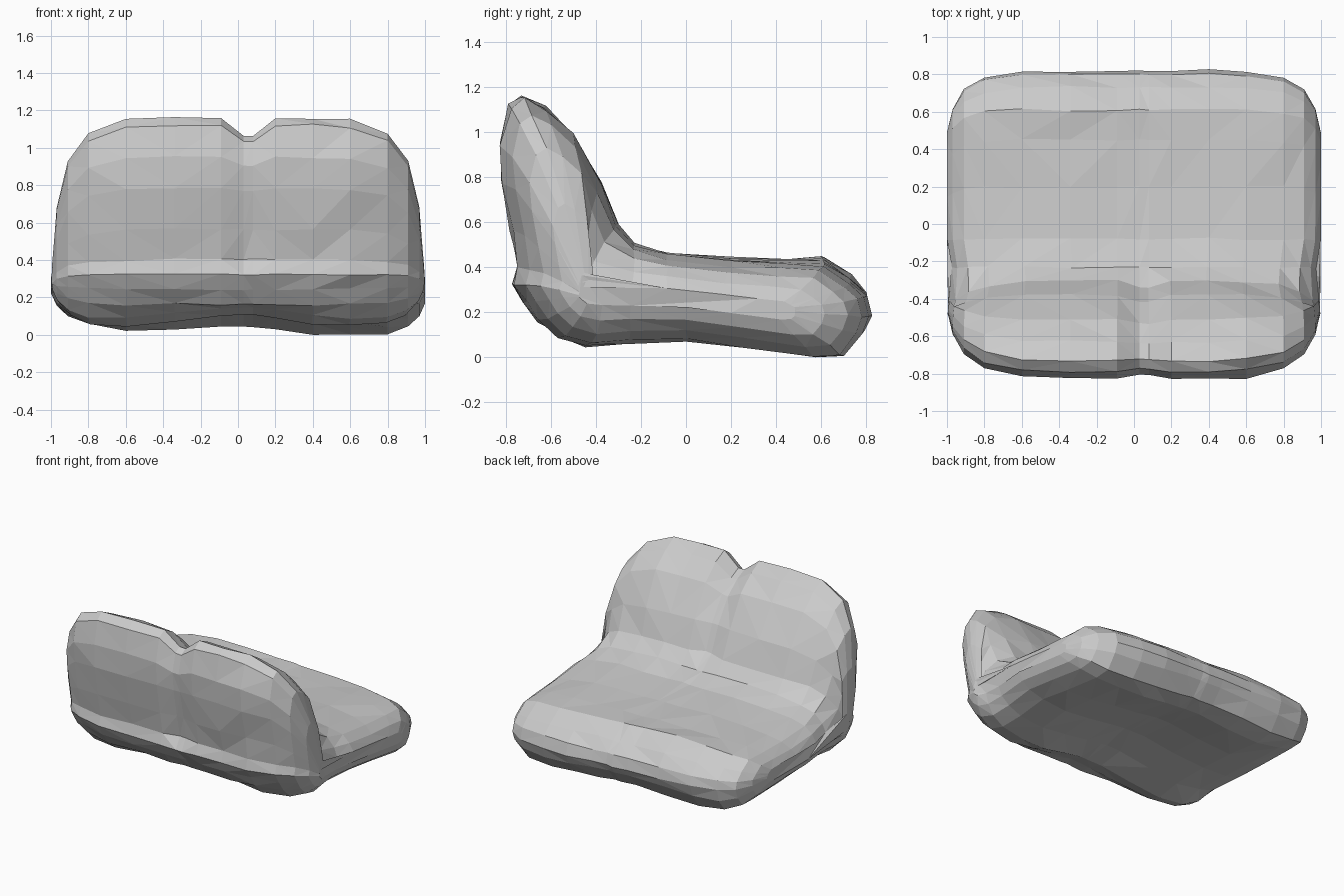
import bpy, bmesh, math, random
from mathutils import Vector
from mathutils.geometry import intersect_point_line

random.seed(4)
cube = bpy.data.objects.get("Cube")
if cube:
    bpy.data.objects.remove(cube)

fabric = bpy.data.materials.new("grey fabric")
fabric.use_nodes = True
GREY = (0.6, 0.6, 0.6, 1)
fabric.diffuse_color = GREY
fabric.node_tree.nodes["Principled BSDF"].inputs["Base Color"].default_value = GREY

# L-shaped side outline (y, z), from the underside round the back and over the seat
OUTLINE = [(-.25, .07), (-.45, .05), (-.57, .09), (-.66, .18), (-.72, .26),
           (-.77, .34), (-.75, .42), (-.78, .58), (-.82, .8), (-.83, .97),
           (-.79, 1.14), (-.73, 1.18), (-.63, 1.13), (-.51, 1.02), (-.38, .8),
           (-.3, .61), (-.23, .52), (-.08, .48), (.2, .455), (.45, .45),
           (.61, .45), (.73, .37), (.8, .3), (.82, .22), (.79, .13),
           (.71, .03), (.57, .02), (.27, .05), (0, .075)]
# Centre line of the padding: seat tip, corner, top of the backrest
TIP, BEND, TOP = Vector((.62, .26)), Vector((-.5, .3)), Vector((-.68, 1.02))

# Half width stations: x, padding thickness, seat reach, backrest reach
ENDS = [(1, .2, .72, .08), (.97, .47, .84, .45), (.91, .71, .93, .74),
        (.8, .88, .98, .91), (.6, .98, 1, .985)]
MIDDLE = [-.34, -.09, .03, .08, .2, .4]
STATIONS = ([(-x, t, s, b) for x, t, s, b in ENDS]
            + [(x, 1, 1, 1) for x in MIDDLE] + ENDS[::-1])


def nearest_on_spine(p):
    best = None
    for a, b in ((TIP, BEND), (BEND, TOP)):
        _, f = intersect_point_line(p, a, b)
        q = a.lerp(b, min(max(f, 0), 1))
        if best is None or (p - q).length < (p - best[0]).length:
            best = (q, b is TOP)
    return best


def bump(v, centre, width):
    return math.exp(-((v - centre) / width) ** 2)


def place(p, station):
    x, thick, seat, back = station
    core, on_back = nearest_on_spine(p)
    offset = (p - core) * thick
    if on_back:
        core = BEND.lerp(core, back)
    elif core.x > 0:
        core = Vector((core.x * seat, core.y))
    q = core + offset
    # Backrest curves forward at its sides
    if p.x < -.4:
        q.x += .07 * max(0, (abs(x) - .5) / .5) ** 2
    # Vertical groove with a notch at the top of the backrest
    if on_back and p.y > .4:
        groove = bump(x, .055, .08)
        q.x -= offset.x * .16 * groove
        q.y -= .11 * groove * max(0, (p.y - .75) / .43)
    # Vaulted underside, shallower towards the seat tip
    if p.y < .15:
        q.y += (.04 if p.x > .4 else .075) * bump(x, 0, .42)
    # Slight twist of the seat
    q.y -= .03 * x * min(max(p.x / .6, 0), 1)
    # Slight waist where seat meets backrest
    wide = x * (1 - .035 * bump(q.x, -.3, .12))
    soft = .008 if .25 < abs(x) < .9 else .004
    return Vector((wide, q.x + random.uniform(-soft, soft),
                   q.y + random.uniform(-soft, soft)))


# Loft the outline across the width
bm = bmesh.new()
rings = [[bm.verts.new(place(Vector(p), s)) for p in OUTLINE] for s in STATIONS]
n = len(OUTLINE)
for a, b in zip(rings, rings[1:]):
    for i in range(n):
        j = (i + 1) % n
        bm.faces.new((a[i], a[j], b[j], b[i]))
for ring in (rings[0], rings[-1]):
    bm.faces.new(ring)
bmesh.ops.triangulate(bm, faces=bm.faces[:], quad_method='SHORT_EDGE')
bmesh.ops.recalc_face_normals(bm, faces=bm.faces[:])

# Rest the cushion on the floor
low = min(v.co.z for v in bm.verts)
for v in bm.verts:
    v.co.z -= low

mesh = bpy.data.meshes.new("seat_cushion")
bm.to_mesh(mesh)
bm.free()
mesh.materials.append(fabric)
cushion = bpy.data.objects.new("seat_cushion", mesh)
bpy.context.collection.objects.link(cushion)
